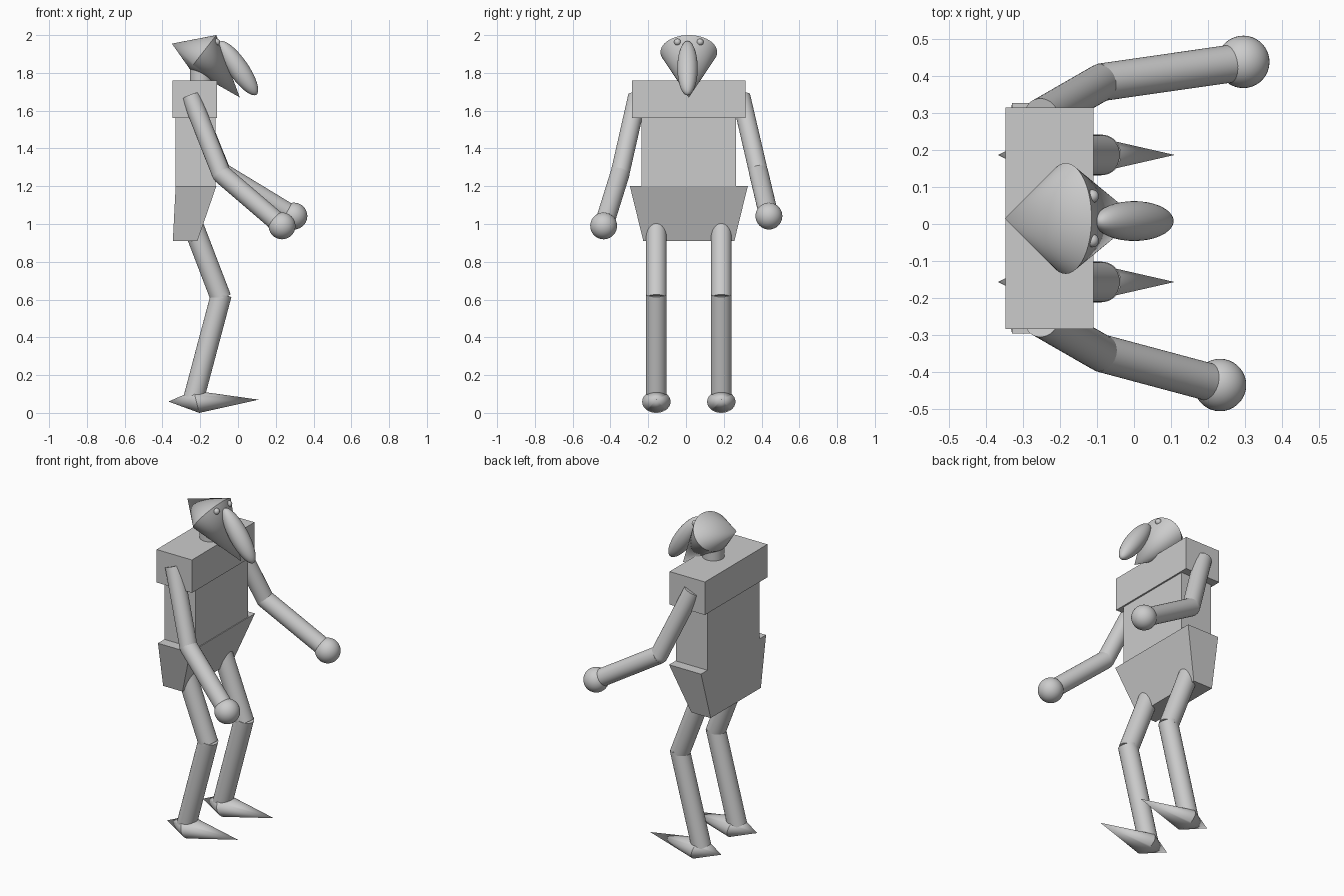
import bpy, bmesh, math
from mathutils import Vector, Matrix

if "Cube" in bpy.data.objects:
    bpy.data.objects.remove(bpy.data.objects["Cube"])

MID = 0.015  # body mid-plane in y


def finish(bm, name, smooth=True):
    bmesh.ops.recalc_face_normals(bm, faces=bm.faces)
    me = bpy.data.meshes.new(name)
    bm.to_mesh(me)
    bm.free()
    ob = bpy.data.objects.new(name, me)
    bpy.context.collection.objects.link(ob)
    if smooth:
        bpy.ops.object.select_all(action='DESELECT')
        ob.select_set(True)
        bpy.context.view_layer.objects.active = ob
        bpy.ops.object.shade_smooth_by_angle(angle=math.radians(35))
    return ob


def block(name, bottom, top):
    """Tapered box; each end is (x0, x1, y half width, z)."""
    bm = bmesh.new()
    rings = []
    for x0, x1, h, z in (bottom, top):
        rings.append([bm.verts.new((x, MID + y, z)) for x, y in
                      ((x0, -h), (x1, -h), (x1, h), (x0, h))])
    for r in rings:
        bm.faces.new(r)
    for i in range(4):
        j = (i + 1) % 4
        bm.faces.new((rings[0][i], rings[0][j], rings[1][j], rings[1][i]))
    return finish(bm, name, False)


def limb(name, a, b, r):
    """Round rod between two points."""
    a, b = Vector(a), Vector(b)
    d = b - a
    m = Matrix.Translation((a + b) / 2) @ d.to_track_quat('Z', 'Y').to_matrix().to_4x4()
    bm = bmesh.new()
    bmesh.ops.create_cone(bm, cap_ends=True, segments=40, radius1=r, radius2=r,
                          depth=d.length, matrix=m)
    return finish(bm, name)


def ball(name, c, radii, axis=(0, 0, 1)):
    """Sphere or ellipsoid with its z radius along axis."""
    m = (Matrix.Translation(c) @ Vector(axis).to_track_quat('Z', 'Y').to_matrix().to_4x4()
         @ Matrix.Diagonal((*radii, 1)))
    bm = bmesh.new()
    bmesh.ops.create_uvsphere(bm, u_segments=36, v_segments=20, radius=1, matrix=m)
    return finish(bm, name)


def double_cone(name, c, up, half_y, front_tip, back_tip, n=48):
    """Two cones sharing an elliptical rim."""
    c, up = Vector(c), Vector(up)
    side = Vector((0, half_y, 0))
    bm = bmesh.new()
    ring = []
    for i in range(n):
        t = 2 * math.pi * i / n
        ring.append(bm.verts.new(c + up * math.sin(t) + side * math.cos(t)))
    for tip in (front_tip, back_tip):
        v = bm.verts.new(tip)
        for i in range(n):
            bm.faces.new((ring[i], ring[(i + 1) % n], v))
    return finish(bm, name)


# Torso
block("chest", (-0.348, -0.11, 0.30, 1.56), (-0.348, -0.11, 0.30, 1.76))
block("abdomen", (-0.33, -0.12, 0.25, 1.20), (-0.33, -0.12, 0.25, 1.56))
block("pelvis", (-0.345, -0.215, 0.241, 0.91), (-0.33, -0.115, 0.312, 1.20))

# Head
limb("neck", (-0.195, MID, 1.74), (-0.195, MID, 1.90), 0.06)
double_cone("head", (-0.185, MID, 1.91), (0.07, 0, 0.09), 0.15,
            (0.01, MID, 1.67), (-0.35, MID, 1.955))
ball("nose", (0.0, 0.008, 1.825), (0.054, 0.054, 0.171), (0.57, 0, -0.82))
for side, s in (("right", -1), ("left", 1)):
    ball(side + "_eye", (-0.113, MID + s * 0.06, 1.963), (0.018,) * 3)

# Legs and feet
for side, s in (("right", -1), ("left", 1)):
    y = MID + s * 0.172
    limb(side + "_thigh", (-0.26, y, 1.05), (-0.09, y, 0.607), 0.055)
    limb(side + "_shin", (-0.088, y, 0.628), (-0.235, y, 0.075), 0.055)
    double_cone(side + "_foot", (-0.22, y, 0.059), (-0.015, 0, 0.059), 0.075,
                (0.11, y, 0.07), (-0.368, y, 0.06))

# Arms and hands
arms = {
    "right": ((-0.25, -0.257, 1.675), (-0.088, -0.35, 1.265), (0.233, -0.436, 0.99)),
    "left": ((-0.25, 0.291, 1.675), (-0.088, 0.384, 1.275), (0.296, 0.439, 1.042)),
}
for side, (shoulder, elbow, hand) in arms.items():
    limb(side + "_upper_arm", shoulder, elbow, 0.05)
    ball(side + "_elbow", elbow, (0.05,) * 3)
    limb(side + "_forearm", elbow, hand, 0.051)
    ball(side + "_hand", hand, (0.071,) * 3)
